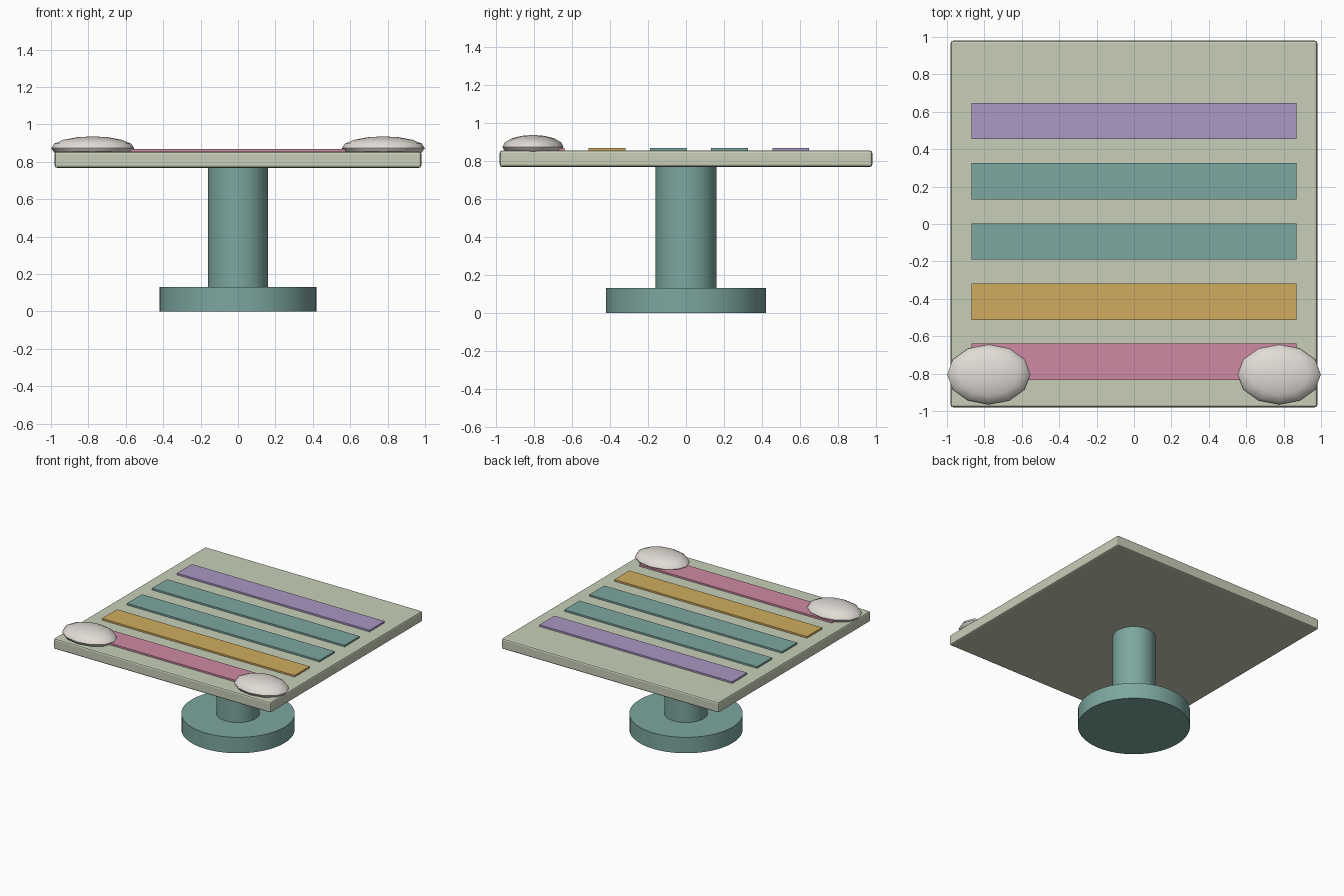
import bpy
import math

if "Cube" in bpy.data.objects:
    bpy.data.objects.remove(bpy.data.objects["Cube"])


def material(name, rgb):
    """Flat colour from 0-255 sRGB values."""
    lin = [((c / 255 + 0.055) / 1.055) ** 2.4 for c in rgb]
    m = bpy.data.materials.new(name)
    m.diffuse_color = (*lin, 1)
    m.use_nodes = True
    m.node_tree.nodes["Principled BSDF"].inputs["Base Color"].default_value = m.diffuse_color
    return m


sage = material("sage", (200, 207, 184))
teal = material("teal", (125, 167, 160))
purple = material("purple", (170, 151, 195))
gold = material("gold", (208, 172, 95))
pink = material("pink", (207, 138, 163))
cream = material("cream", (226, 220, 214))


def finish(name, mat, angle=None):
    ob = bpy.context.object
    ob.name = name
    ob.data.materials.append(mat)
    if angle:
        bpy.ops.object.shade_smooth_by_angle(angle=math.radians(angle))
    return ob


def box(name, mat, x, y, z0, z1, hx, hy, bevel=0):
    bpy.ops.mesh.primitive_cube_add(size=2, location=(x, y, (z0 + z1) / 2))
    bpy.context.object.scale = (hx, hy, (z1 - z0) / 2)
    bpy.ops.object.transform_apply(location=False, rotation=False, scale=True)
    ob = finish(name, mat)
    if bevel:
        mod = ob.modifiers.new("soft_edges", 'BEVEL')
        mod.width = bevel
        mod.segments = 2
    return ob


def cylinder(name, r, z0, z1):
    bpy.ops.mesh.primitive_cylinder_add(vertices=48, radius=r, depth=z1 - z0,
                                        location=(0, 0, (z0 + z1) / 2))
    return finish(name, teal, 30)


# Pedestal
cylinder("base_disc", 0.42, 0, 0.13)
cylinder("column", 0.16, 0.13, 0.78)

# Square slab
box("top_slab", sage, 0, 0, 0.768, 0.854, 0.98, 0.98, bevel=0.012)

# Coloured strips across the slab, front to back
strips = [("pink", pink), ("gold", gold), ("front_teal", teal),
          ("back_teal", teal), ("purple", purple)]
for i, (label, mat) in enumerate(strips):
    box(label + "_strip", mat, 0, -0.737 + i * 0.322, 0.85, 0.868, 0.87, 0.097)

# Flattened cushions on the front corners
for side, sx in (("left", -1), ("right", 1)):
    bpy.ops.mesh.primitive_uv_sphere_add(segments=12, ring_count=8, radius=1,
                                         location=(sx * 0.777, -0.805, 0.873))
    bpy.context.object.scale = (0.222, 0.16, 0.063)
    bpy.ops.object.transform_apply(location=False, rotation=False, scale=True)
    finish(side + "_cushion", cream, 40)
